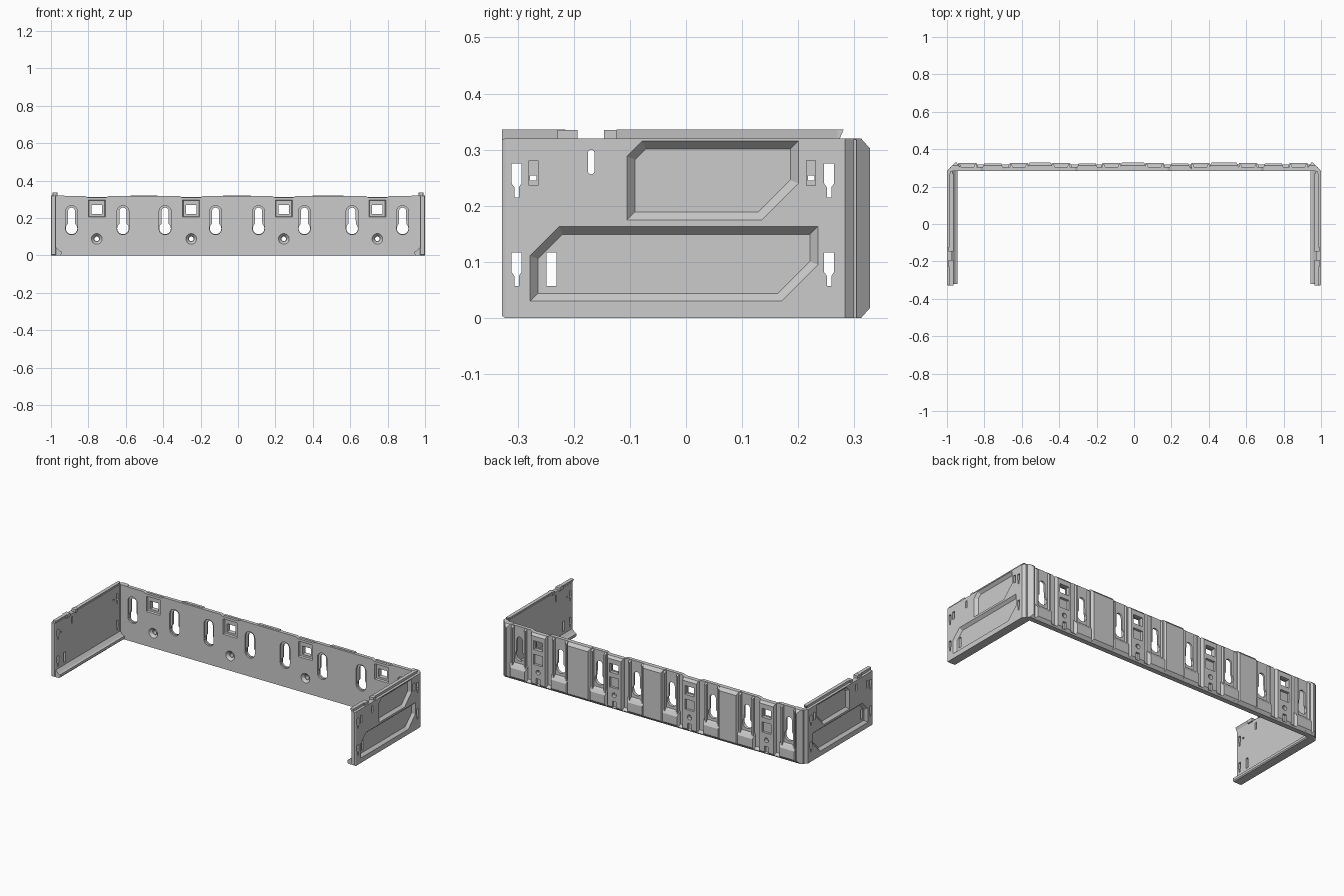
import bpy, bmesh
from math import sin, cos, pi

if "Cube" in bpy.data.objects:
    bpy.data.objects.remove(bpy.data.objects["Cube"])

def loft(bm, axis, *layers):
    """Closed solid through (outline, depth) layers along an axis."""
    put = {'x': lambda u, v, d: (d, u, v), 'y': lambda u, v, d: (u, d, v),
           'z': lambda u, v, d: (u, v, d)}[axis]
    rings = [[bm.verts.new(put(u, v, d)) for u, v in poly] for poly, d in layers]
    faces = [bm.faces.new(rings[0]), bm.faces.new(rings[-1])]
    for a, b in zip(rings, rings[1:]):
        n = len(a)
        faces += [bm.faces.new((a[i], a[(i + 1) % n], b[(i + 1) % n], b[i])) for i in range(n)]
    bmesh.ops.recalc_face_normals(bm, faces=faces)

def prism(bm, axis, poly, a, b):
    loft(bm, axis, (poly, a), (poly, b))

def finish(name, bm):
    me = bpy.data.meshes.new(name)
    bmesh.ops.recalc_face_normals(bm, faces=bm.faces)
    bm.to_mesh(me)
    bm.free()
    ob = bpy.data.objects.new(name, me)
    bpy.context.collection.objects.link(ob)
    return ob

def cut(ob, bm):
    c = finish("cutter", bm)
    c.hide_render = True
    m = ob.modifiers.new("cut", 'BOOLEAN')
    m.operation, m.solver, m.object = 'DIFFERENCE', 'EXACT', c
    bpy.context.view_layer.objects.active = ob
    bpy.ops.object.modifier_apply(modifier=m.name)
    bpy.data.objects.remove(c)

def mirrored(ob, name):
    me = ob.data.copy()
    for v in me.vertices:
        v.co.x *= -1
    me.flip_normals()
    bpy.context.collection.objects.link(bpy.data.objects.new(name, me))

def rect(x0, x1, z0, z1):
    return [(x0, z0), (x1, z0), (x1, z1), (x0, z1)]

def arc(cx, cz, r, a0, a1, n=10):
    return [(cx + r * cos(a0 + (a1 - a0) * i / n), cz + r * sin(a0 + (a1 - a0) * i / n))
            for i in range(n + 1)]

def circle(cx, cz, r):
    return arc(cx, cz, r, 0, 2 * pi, 20)[:-1]

KEYS = (-.89, -.615, -.39, -.12, .11, .355, .61, .88)
WINDOWS = (-.755, -.25, .245, .745)

# Back plate with keyholes, square windows and countersunk holes
bm = bmesh.new()
outline = [(-.985, 0), (.985, 0), (.985, .318)]
for w in reversed(WINDOWS):
    outline += [(w + .065, .318), (w + .05, .31), (w - .05, .31), (w - .065, .318)]
prism(bm, 'y', outline + [(-.985, .318)], .283, .304)
back = finish("back_plate", bm)
wide, through = bmesh.new(), bmesh.new()
for k in KEYS:
    prism(wide, 'y', arc(k, .234, .032, 0, pi) + arc(k, .142, .032, pi, 2 * pi), .27, .293)
    prism(through, 'y', arc(k, .236, .019, 0, pi) + arc(k, .144, .031, .72 * pi, 2.28 * pi, 16), .25, .35)
for w in WINDOWS:
    loft(wide, 'y', (rect(w - .05, w + .05, .2, .3), .27), (rect(w - .042, w + .042, .208, .292), .293))
    loft(wide, 'y', (circle(w, .088, .034), .277), (circle(w, .088, .015), .298))
    prism(through, 'y', rect(w - .028, w + .028, .22, .268), .25, .35)
    prism(through, 'y', circle(w, .088, .012), .25, .35)
cut(back, wide)
cut(back, through)

# Raised ribs between the keyholes
for i, (x, h) in enumerate(((-.502, .072), (-.005, .075), (.482, .083))):
    bm = bmesh.new()
    loft(bm, 'y', (rect(x - h, x + h, 0, .32), .295), (rect(x - h + .008, x + h - .008, 0, .32), .312),
         (rect(x - h + .016, x + h - .016, .018, .302), .328))
    finish(f"back_rib_{i + 1}", bm)

# Sloped shelves and side lips around each keyhole bay
for i, k in enumerate(KEYS):
    bm = bmesh.new()
    loft(bm, 'y', (rect(k - .056, k + .056, 0, .104), .298), (rect(k - .056, k + .056, 0, .09), .312),
         (rect(k - .048, k + .048, .018, .07), .325))
    for s in (-1, 1):
        a, b = sorted((k + s * .034, k + s * .05))
        loft(bm, 'y', (rect(a, b, .08, .318), .298), (rect(a + .003, b - .003, .08, .305), .318))
    finish(f"keyhole_bay_{i + 1}", bm)

# Window columns
for i, w in enumerate(WINDOWS):
    bm = bmesh.new()
    loft(bm, 'y', (rect(w - .054, w + .054, 0, .312), .298), (rect(w - .05, w + .05, 0, .312), .312),
         (rect(w - .045, w + .045, .016, .298), .324))
    col = finish(f"window_column_{i + 1}", bm)
    bm = bmesh.new()
    prism(bm, 'y', rect(w - .03, w + .03, .218, .27), .28, .35)
    prism(bm, 'y', circle(w, .088, .014), .28, .35)
    prism(bm, 'y', rect(w - .03, w + .03, .13, .19), .31, .35)
    prism(bm, 'y', rect(w - .012, w + .012, -.01, .05), .312, .35)
    cut(col, bm)

# Bottom rail along the back
bm = bmesh.new()
prism(bm, 'x', [(.29, 0), (.312, 0), (.318, .008), (.304, .022), (.29, .022)], -.95, .95)
finish("bottom_rail", bm)

# Chamfered corners
bm = bmesh.new()
low = [(1, .278), (1, .283), (.972, .312), (.938, .312), (.928, .302), (.928, .283), (.97, .283), (.97, .278)]
high = [(1, .278), (1, .283), (.957, .328), (.948, .328), (.93, .302), (.928, .283), (.97, .283), (.97, .278)]
loft(bm, 'z', (low, 0), (high, .018), (high, .302), (low, .32))
corner = finish("corner_right", bm)
mirrored(corner, "corner_left")

# Side plate with chamfered recessed panels and slots
def panel(y0, y1, z0, z1, tl, br, d=0):
    tl, br = tl - .586 * d, br - .586 * d
    y0, y1, z0, z1 = y0 + d, y1 - d, z0 + d, z1 - d
    return [(y0, z0), (y1 - br, z0), (y1, z0 + br), (y1, z1), (y0 + tl, z1), (y0, z1 - tl)]

def key_slot(y, z):
    a, b = .009, .004
    return [(y - b, z), (y + b, z), (y + b, z + .018), (y + a, z + .025), (y + a, z + .06),
            (y - a, z + .06), (y - a, z + .025), (y - b, z + .018)]

bm = bmesh.new()
loft(bm, 'y', (rect(.976, .996, .004, .318), -.328), (rect(.972, 1, 0, .32), -.322), (rect(.972, 1, 0, .32), .283))
side = finish("side_plate_right", bm)
recess, slots = bmesh.new(), bmesh.new()
for p in ((-.105, .2, .175, .315, .027, .065), (-.278, .235, .03, .163, .052, .065)):
    loft(recess, 'x', (panel(*p, d=-.001), 1.001), (panel(*p, d=.014), .984))
for y in (-.272, .223):
    prism(recess, 'x', rect(y - .008, y + .008, .236, .281), .982, 1.01)
    prism(slots, 'x', rect(y - .006, y + .006, .245, .254), .9, 1.1)
for y in (-.302, .255):
    for z in (.215, .057):
        prism(slots, 'x', key_slot(y, z), .9, 1.1)
prism(slots, 'x', rect(-.249, -.231, .057, .117), .9, 1.1)
prism(slots, 'x', arc(-.169, .294, .006, 0, pi, 6) + arc(-.169, .262, .006, pi, 2 * pi, 6), .9, 1.1)
cut(side, recess)
cut(side, slots)
mirrored(side, "side_plate_left")

# Inward foot rail along the bottom of each side
bm = bmesh.new()
prof = [(.975, 0), (.95, 0), (.945, .006), (.945, .02), (.955, .025), (.974, .045), (.98, .045), (.98, 0)]
prism(bm, 'y', prof, -.322, .285)
foot = finish("foot_rail_right", bm)
mirrored(foot, "foot_rail_left")

# Top rails with a gap and small clip ends
bm = bmesh.new()
prof = [(.976, .315), (.984, .315), (.987, .336), (.966, .336)]
prism(bm, 'y', prof, -.328, -.215)
prism(bm, 'y', prof, -.124, .27)
for a, b in ((-.229, -.193), (-.146, -.124)):
    prism(bm, 'y', rect(.964, .992, .316, .335), a, b)
prism(bm, 'x', [(.265, .315), (.272, .315), (.281, .336), (.265, .336)], .97, .985)
rail = finish("top_rail_right", bm)
mirrored(rail, "top_rail_left")
